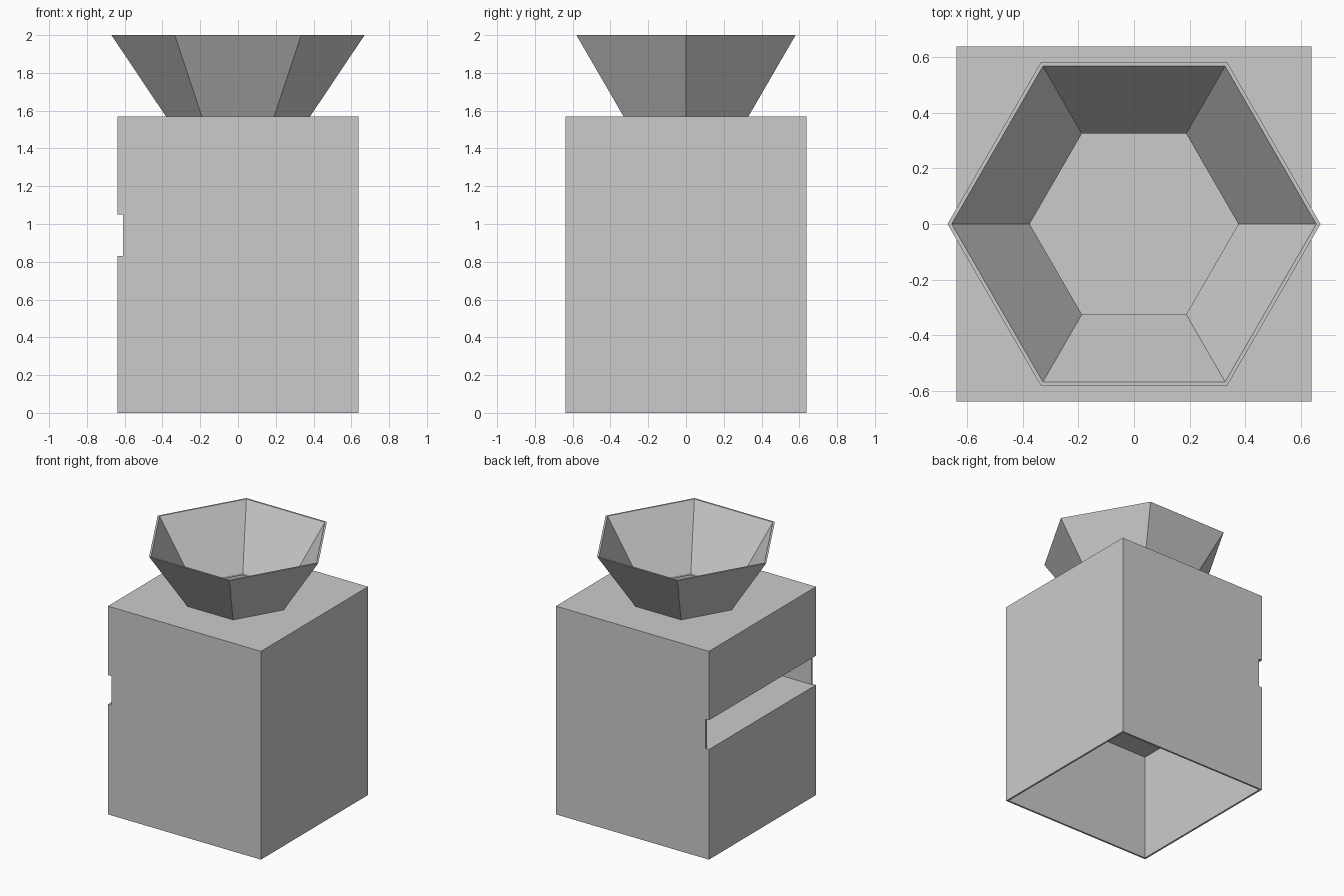
import bpy, bmesh, math

if "Cube" in bpy.data.objects:
    bpy.data.objects.remove(bpy.data.objects["Cube"])

HALF = 0.638     # half width of the housing
TOP = 1.57       # top of the housing
WALL = 0.014
SHELF = 0.83     # top of the inner shelf, level with the slot sill


def mesh_object(name, bm):
    bmesh.ops.recalc_face_normals(bm, faces=bm.faces[:])
    me = bpy.data.meshes.new(name)
    bm.to_mesh(me)
    bm.free()
    ob = bpy.data.objects.new(name, me)
    bpy.context.collection.objects.link(ob)
    return ob


def box(name, lo, hi):
    bm = bmesh.new()
    bmesh.ops.create_cube(bm, size=1)
    for v in bm.verts:
        v.co = [(a + b) / 2 + c * (b - a) for a, b, c in zip(lo, hi, v.co)]
    return mesh_object(name, bm)


def hex_rings(name, profile, closed):
    # six-sided rings from (radius, z) pairs, capped or joined into a loop
    bm = bmesh.new()
    rings = [[bm.verts.new((r * math.cos(i * math.pi / 3),
                            r * math.sin(i * math.pi / 3), z))
              for i in range(6)] for r, z in profile]
    pairs = list(zip(rings, rings[1:]))
    if closed:
        pairs.append((rings[-1], rings[0]))
    else:
        bm.faces.new(rings[0])
        bm.faces.new(rings[-1])
    for a, b in pairs:
        for i in range(6):
            j = (i + 1) % 6
            bm.faces.new((a[i], a[j], b[j], b[i]))
    return mesh_object(name, bm)


def cut(target, cutter):
    mod = target.modifiers.new("cut", 'BOOLEAN')
    mod.operation = 'DIFFERENCE'
    mod.solver = 'EXACT'
    mod.object = cutter
    bpy.context.view_layer.objects.active = target
    bpy.ops.object.modifier_apply(modifier=mod.name)
    bpy.data.objects.remove(cutter)


# Housing with two chambers: open below, closed above the shelf
IN = HALF - WALL
housing = box("housing", (-HALF, -HALF, 0), (HALF, HALF, TOP))
cut(housing, box("lower_chamber", (-IN, -IN, -0.1), (IN, IN, SHELF - WALL)))
cut(housing, box("upper_chamber", (-IN, -IN, SHELF), (IN, IN, TOP - WALL)))

# Slot across the left side, and the hexagonal inlet in the top
cut(housing, box("side_slot", (-1, -1, SHELF), (-0.61, 1, 1.05)))
cut(housing, hex_rings("inlet_hole", [(0.375, 1.4), (0.375, 1.8)], False))

# Flared hexagonal hopper
hex_rings("hopper", [(0.382, TOP), (0.67, 2.0), (0.655, 2.0), (0.375, TOP)], True)
